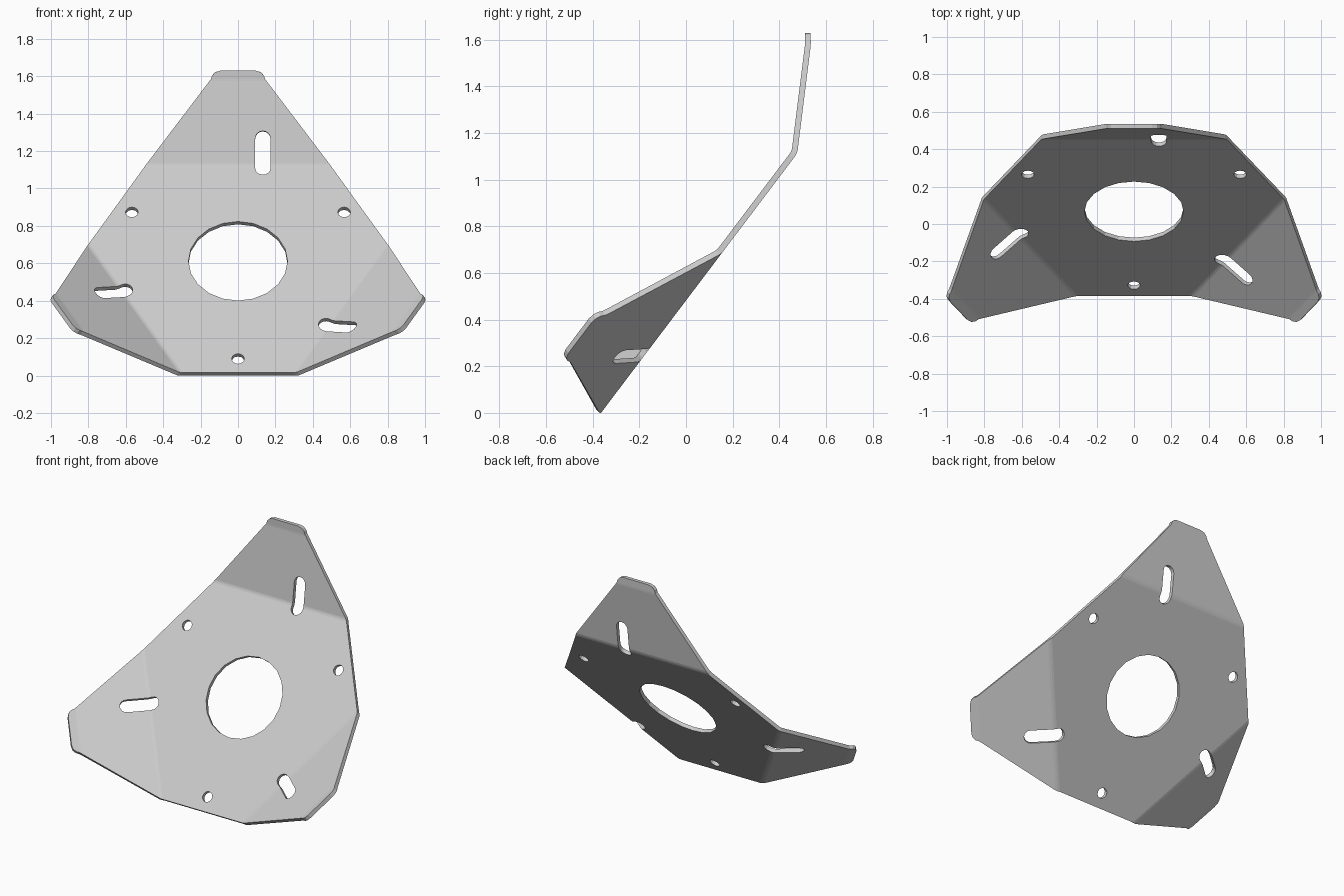
import bpy, bmesh
from math import sin, cos, pi, radians
from mathutils import Matrix, Vector

cube = bpy.data.objects.get("Cube")
if cube:
    bpy.data.objects.remove(cube, do_unlink=True)

THICK = 0.025
# Each flap bends at these distances from the centre (distance, degrees)
BENDS = [(0.63, 10), (0.64, 10), (0.65, 10), (1.095, 4), (1.105, 3.5)]
# Half outline of one flap laid flat (sideways, outward)
FLAP = [(0.495, 0.64), (0.145, 1.105), (0.138, 1.125), (0.122, 1.142), (0.095, 1.15)]
TURNS = [Matrix.Rotation(-k * 2 * pi / 3, 3, 'Z') for k in range(3)]


def circle(x, y, radius, count):
    return [Vector((x + radius * cos(2 * pi * i / count),
                    y + radius * sin(2 * pi * i / count), 0)) for i in range(count)]


def slot(x, low, high, radius, count=8):
    ends = []
    for y, start in ((high, 0), (low, pi)):
        for i in range(count + 1):
            a = start + pi * i / count
            ends.append(Vector((x + radius * cos(a), y + radius * sin(a), 0)))
    return ends


def folded(r):
    """Distance and height of a flat point after bending the flap."""
    out, up, angle, last = 0.0, 0.0, 0.0, 0.0
    for place, bend in BENDS:
        step = max(0.0, min(r, place) - last)
        out += step * cos(angle)
        up += step * sin(angle)
        last = place
        angle += radians(bend)
    step = max(0.0, r - last)
    return out + step * cos(angle), up + step * sin(angle)


# Flat outline, centre hole, bolt holes and slots
half = [Vector((x, y, 0)) for x, y in FLAP]
flap = [Vector((-p.x, p.y, 0)) for p in half] + half[::-1]
loops = [[turn @ p for turn in TURNS for p in flap], circle(0, 0, 0.265, 20)]
for turn in TURNS:
    loops.append([turn @ p for p in circle(0, -0.655, 0.034, 12)])
    loops.append([turn @ p for p in slot(0.133, 0.62, 0.785, 0.041)])

bm = bmesh.new()
for loop in loops:
    verts = [bm.verts.new(p) for p in loop]
    for a, b in zip(verts, verts[1:] + verts[:1]):
        bm.edges.new((a, b))
bmesh.ops.triangle_fill(bm, edges=bm.edges[:], use_beauty=True, use_dissolve=False)

# Score the bend lines, then fold the flaps
for turn in TURNS:
    for place, _ in BENDS:
        outward = turn @ Vector((0, 1, 0))
        bmesh.ops.bisect_plane(bm, geom=bm.verts[:] + bm.edges[:] + bm.faces[:], dist=0.0001,
                               plane_co=outward * place, plane_no=outward)
for f in bm.faces:
    f.normal_update()
    if f.normal.z < 0:
        f.normal_flip()
for v in bm.verts:
    for turn in TURNS:
        local = turn.transposed() @ v.co
        if local.y > BENDS[0][0]:
            out, up = folded(local.y)
            v.co = turn @ Vector((local.x, out, up))
            break

# Lean the plate back and lift it to the ground
bm.transform(Matrix.Translation((0, 0.067, 0.612)) @ Matrix.Rotation(radians(52.9), 4, 'X'))
mesh = bpy.data.meshes.new("bent_plate")
bm.to_mesh(mesh)
bm.free()
plate = bpy.data.objects.new("bent_plate", mesh)
bpy.context.collection.objects.link(plate)

# Sheet thickness
solid = plate.modifiers.new("thickness", 'SOLIDIFY')
solid.thickness = THICK
solid.offset = -1
solid.use_even_offset = True

grey = bpy.data.materials.new("light_grey_metal")
grey.use_nodes = True
colour = (0.6, 0.6, 0.6, 1)
grey.diffuse_color = colour
grey.node_tree.nodes["Principled BSDF"].inputs["Base Color"].default_value = colour
mesh.materials.append(grey)
